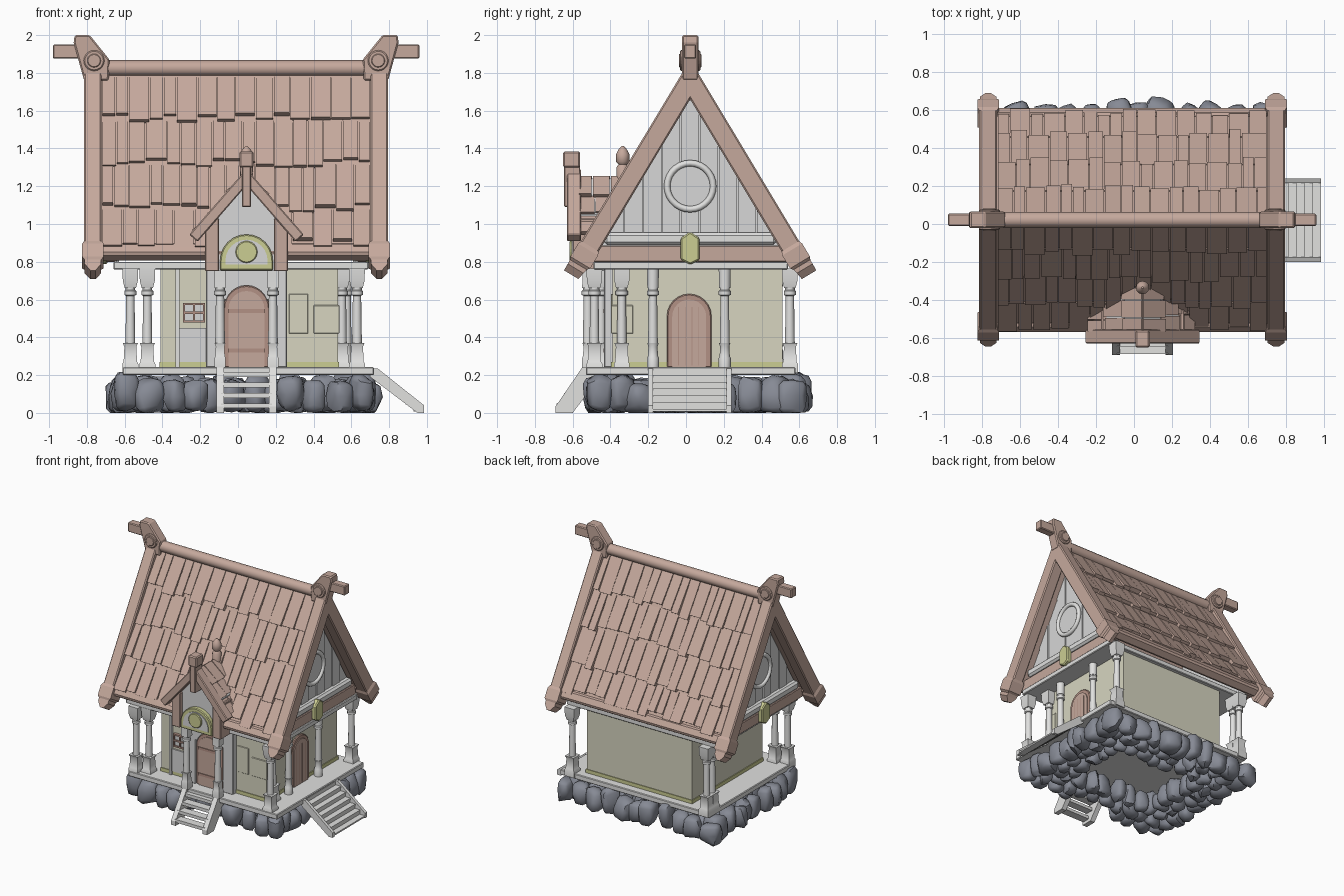
import bpy, bmesh, math, random
from mathutils import Vector, Matrix

if "Cube" in bpy.data.objects:
    bpy.data.objects.remove(bpy.data.objects["Cube"])

random.seed(4)
YC, XC, DX = 0.022, -0.01, 0.045      # ridge line, roof centre, front door centre
SLOPE = math.radians(59)


def material(name, r, g, b):
    m = bpy.data.materials.new(name)
    m.diffuse_color = (r, g, b, 1)
    m.use_nodes = True
    m.node_tree.nodes["Principled BSDF"].inputs["Base Color"].default_value = m.diffuse_color
    return m


WOOD = material("rose brown wood", 0.56, 0.395, 0.335)
DOOR = material("door brown", 0.45, 0.285, 0.235)
TRIM = material("pale grey trim", 0.75, 0.75, 0.74)
PLANK = material("grey planks", 0.68, 0.68, 0.68)
CREAM = material("cream plaster", 0.68, 0.665, 0.53)
LIME = material("yellow green", 0.60, 0.61, 0.29)
STONE = material("blue grey stone", 0.24, 0.255, 0.30)


def finish(name, bm, mat, bevel=0.0, smooth=False):
    bmesh.ops.recalc_face_normals(bm, faces=bm.faces)
    me = bpy.data.meshes.new(name)
    bm.to_mesh(me)
    bm.free()
    me.materials.append(mat)
    ob = bpy.data.objects.new(name, me)
    bpy.context.collection.objects.link(ob)
    if bevel:
        mod = ob.modifiers.new("bevel", 'BEVEL')
        mod.width, mod.segments, mod.limit_method = bevel, 1, 'ANGLE'
    if smooth:
        bpy.ops.object.select_all(action='DESELECT')
        ob.select_set(True)
        bpy.context.view_layer.objects.active = ob
        bpy.ops.object.shade_smooth_by_angle(angle=math.radians(40))
    return ob


def add_loft(bm, rings):
    """Closed solid through a list of equal-length rings of points."""
    vs = [[bm.verts.new(p) for p in r] for r in rings]
    n = len(vs[0])
    for a, b in zip(vs, vs[1:]):
        for i in range(n):
            bm.faces.new((a[i], a[(i + 1) % n], b[(i + 1) % n], b[i]))
    bm.faces.new(vs[0][::-1])
    bm.faces.new(vs[-1])


def place(axis, p, d):
    return {'x': (d, p[0], p[1]), 'y': (p[0], d, p[1]), 'z': (p[0], p[1], d)}[axis]


def prism(name, pts, axis, a, b, mat, bevel=0.0, smooth=False):
    bm = bmesh.new()
    add_loft(bm, [[place(axis, p, d) for p in pts] for d in (a, b)])
    return finish(name, bm, mat, bevel, smooth)


def box(name, x0, x1, y0, y1, z0, z1, mat, bevel=0.005):
    return prism(name, [(x0, y0), (x1, y0), (x1, y1), (x0, y1)], 'z', z0, z1, mat, bevel)


def circle(cx, cy, r, n=24, start=0.0, sweep=2 * math.pi):
    k = n if sweep > 6.2 else n - 1
    return [(cx + r * math.cos(start + sweep * i / k), cy + r * math.sin(start + sweep * i / k)) for i in range(n)]


def arch(c, half, z0, z1, n=13):
    return [(c - half, z0), (c + half, z0)] + circle(c, z1 - half, half, n, 0, math.pi)


def ring(name, c0, c1, d, r, thick, mat):
    bpy.ops.mesh.primitive_torus_add(major_radius=r, minor_radius=thick, major_segments=28, minor_segments=8,
                                     location=(d, c0, c1), rotation=(0, math.pi / 2, 0))
    ob = bpy.context.object
    ob.name = name
    ob.data.materials.append(mat)
    bpy.ops.object.shade_smooth_by_angle(angle=math.radians(60))


def vee(c, z, ang, length, n0, n1):
    """Inverted V outline: roof line through (c, z), from offset n0 to n1."""
    co, si = math.cos(ang), math.sin(ang)
    e = lambda s, n: (c + s * (length * co + n * si), z - length * si + n * co)
    return [e(-1, n0), e(-1, n1), (c, z + n1 / co), e(1, n1), e(1, n0), (c, z + n0 / co)]


def slope_frame(axis, c, z, ang, side):
    co, si = math.cos(ang), math.sin(ang)
    return lambda t, s, n: place(axis, (c + side * (s * co + n * si), z - s * si + n * co), t)


def slab(bm, f, t0, t1, s0, s1, top, bot, base=-0.01):
    r = lambda t: [f(t, s0, base), f(t, s1, base), f(t, s1, bot), f(t, s0, top)]
    add_loft(bm, [r(t0), r(t1)])


def shingles(name, f, t0, t1, rows, wmin, wmax, jit):
    bm = bmesh.new()
    for s0, s1 in zip(rows, rows[1:]):
        t = t0
        while t < t1 - 0.01:
            w = min(random.uniform(wmin, wmax), t1 - t)
            if t1 - t - w < wmin * 0.5:
                w = t1 - t
            slab(bm, f, t + 0.003, t + w - 0.003, s0, s1 + random.uniform(-jit, jit),
                 0.006, random.uniform(0.018, 0.036))
            t += w
    finish(name, bm, WOOD)


# main roof: deck, shingles, eave beams, ridge
prism("roof_deck", vee(YC, 1.80, SLOPE, 1.07, -0.05, 0.0), 'x', -0.73, 0.71, WOOD)
for side, nm in ((-1, "front"), (1, "back")):
    f = slope_frame('x', YC, 1.80, SLOPE, side)
    shingles(nm + "_shingles", f, -0.72, 0.70, (0.02, 0.29, 0.56, 0.84, 1.06), 0.06, 0.115, 0.03)
    bm = bmesh.new()
    slab(bm, f, -0.73, 0.71, 1.055, 1.13, 0.018, 0.018, -0.062)
    finish(nm + "_eave_beam", bm, WOOD, 0.014)
    # collars and wedge tips on the lower ends of the barge boards
    for sx, x in (("left", -0.768), ("right", 0.748)):
        bm = bmesh.new()
        quad = lambda s, w, a, b: [f(x - w, s, a), f(x + w, s, a), f(x + w, s, b), f(x - w, s, b)]
        add_loft(bm, [quad(s, w, a, b) for s, w, a, b in
                      ((1.06, .047, -.072, .036), (1.08, .057, -.08, .043), (1.16, .057, -.08, .043),
                       (1.175, .044, -.068, .036), (1.20, .044, -.062, .035), (1.24, .014, -.055, .034))])
        finish(f"{nm}_{sx}_barge_tip", bm, WOOD)
prism("ridge_beam", circle(YC, 1.825, 0.042, 12), 'x', -0.7, 0.68, WOOD, 0, True)

# gable ends
for s, nm in ((-1, "left"), (1, "right")):
    X = lambda u: XC + s * u
    prism(nm + "_barge_boards", vee(YC, 1.80, SLOPE, 1.17, -0.072, 0.036), 'x', X(.712), X(.805), WOOD, 0.008)
    prism(nm + "_ridge_finial", [(X(u), z) for u, z in ((.855, 2), (.775, 2), (.67, 1.87), (.675, 1.76), (.805, 1.76), (.86, 1.96))],
          'y', YC - .043, YC + .043, WOOD, 0.008)
    box(nm + "_ridge_beam_end", *sorted((X(.79), X(.97))), YC - .032, YC + .032, 1.875, 1.95, WOOD, 0.006)
    prism(nm + "_finial_disc", circle(X(.752), 1.865, .055, 20), 'y', YC - .054, YC + .054, WOOD, 0.006)
    prism(nm + "_finial_disc_centre", circle(X(.752), 1.865, .036, 20), 'y', YC - .06, YC + .06, WOOD, 0.004)
    top = lambda y: 1.69 - 1.664 * abs(y - YC)
    prism(nm + "_gable_backing", [(YC - .53, .8), (YC + .53, .8), (YC, top(YC))], 'x', X(.62), X(.645), PLANK)
    bm = bmesh.new()
    for i in range(9):
        y0, y1 = YC - .45 + i * .1 + .003, YC - .45 + (i + 1) * .1 - .003
        pts = [(y0, .9), (y1, .9), (y1, top(y1)), ((y0 + y1) / 2, top((y0 + y1) / 2)), (y0, top(y0))]
        d = .658 + .006 * (i % 2)
        add_loft(bm, [[(X(u), *p) for p in pts] for u in (.64, d)])
    finish(nm + "_gable_planks", bm, PLANK)
    prism(nm + "_round_window", circle(YC, 1.2, .12), 'x', X(.65), X(.672), PLANK)
    ring(nm + "_round_window_frame", YC, 1.2, X(.672), .122, .017, TRIM)
    box(nm + "_gable_rail", *sorted((X(.63), X(.70))), YC - .455, YC + .455, .89, .955, TRIM, 0.015)
    box(nm + "_gable_beam", *sorted((X(.63), X(.69))), YC - .53, YC + .53, .80, .885, WOOD)
    prism(nm + "_shield", [(YC - .05, .81), (YC, .785), (YC + .05, .81), (YC + .05, .925), (YC, .96), (YC - .05, .925)],
          'x', X(.68), X(.725), LIME, 0.008)

# house body and porch
box("porch_ceiling", -.66, .69, -.49, .54, .76, .80, TRIM)
box("porch_floor", -.61, .72, -.53, .58, .20, .242, TRIM)
box("house_walls", -.41, .53, -.39, .51, .24, .77, CREAM, 0)
box("wall_skirting", -.416, .536, -.396, .516, .24, .27, LIME, 0)


def post(name, x, y, z0=.21, square=True, w=.042):
    rows = [(z0, w), (z0 + .05, w), (z0 + .06, w * .85), (.35, w * .75), (.37, w * .95), (.38, .026), (.62, .022),
            (.625, .032), (.645, .032), (.65, .026), (.66, .03), (.70, w * .95), (.765, w)]
    n, k, a0 = (4, 1.414, math.pi / 4) if square else (12, 1.0, 0)
    bm = bmesh.new()
    for i, part in enumerate((rows[:5], rows[5:10], rows[10:])):
        m, kk, a = (12, 1, 0) if i == 1 else (n, k, a0)
        if i == 1:
            part = [(.36, .026)] + part[1:] + [(.67, .026)]
        add_loft(bm, [[(px, py, z) for px, py in circle(x, y, r * kk, m, a)] for z, r in part])
    finish(name, bm, TRIM, 0, True)


for i, (x, y) in enumerate(((-.57, -.485), (-.48, -.45), (.63, -.485), (.55, -.34),
                            (.63, .55), (-.57, .48), (-.57, .55))):
    post(f"porch_post_{i}", x, y)
for y in (-.175, .205):
    post("side_door_post", .575, y, .24, False, .032)
for x in (-.095, .185):
    post("entry_post", x, -.52, .24, True, .03)

# side door and side stairs
prism("side_door_frame", arch(YC - .005, .118, .24, .63), 'x', .52, .545, DOOR, 0.006)
prism("side_door", arch(YC - .005, .09, .24, .60), 'x', .54, .552, WOOD)
for i in range(4):
    box("side_door_groove", .55, .554, YC - .064 + i * .036, YC - .06 + i * .036, .25, .56, DOOR, 0)
for y in (-.2, .215):
    prism("side_stringer", [(.70, .235), (.74, .235), (.985, .04), (.985, 0), (.95, 0), (.70, .19)], 'y', y, y + .025, TRIM)
for i in range(6):
    x, z = .715 + i * .043, .20 - i * .036
    box("side_step", x, x + .055, -.18, .22, z - .012, z, TRIM, 0)
    box("side_riser", x, x + .008, -.18, .22, z - .012, z + .03, TRIM, 0)

# front entry, door and stairs
EY = -.435
for x0, x1 in ((-.17, -.075), (.165, .26)):
    box("entry_jamb", x0, x1, EY, -.38, .24, .77, PLANK)
prism("entry_lintel", [(-.08, .6)] + circle(DX, .56, .115, 11, math.pi - .35, -math.pi + .7) + [(.17, .6), (.17, .77), (-.08, .77)],
      'y', EY, -.38, PLANK)
prism("front_door_frame", arch(DX, .122, .24, .675), 'y', EY + .01, -.385, DOOR, 0.006)
prism("front_door", arch(DX, .095, .24, .645), 'y', EY + .003, -.39, WOOD)
for z in (.32, .53):
    box("door_band", DX - .095, DX + .095, EY - .003, EY + .01, z, z + .02, DOOR, 0)
for x in (-.115, .165):
    prism("front_stringer", [(-.69, 0), (-.69, .035), (-.55, .24), (-.47, .24), (-.47, .17), (-.60, 0)], 'x', x, x + .04, TRIM)
for i in range(4):
    y, z = -.535 - i * .04, .215 - i * .055
    box("front_step", -.09, .18, y - .03, y + .035, z - .025, z, TRIM, 0)

# dormer over the entry
DA = math.radians(49)
prism("dormer_wall", [(DX - .19, .75), (DX + .19, .75), (DX + .19, 1.05), (DX, 1.24), (DX - .19, 1.05)], 'y', -.565, -.2, PLANK)
for s in (-1, 1):
    box("dormer_pillar", *sorted((DX + s * .145, DX + s * .22)), -.60, -.45, .75, 1.03, WOOD)
    f = slope_frame('y', DX, 1.25, DA, s)
    shingles("dormer_shingles", f, -.57, -.23, (0.0, .14, .27, .40), .06, .1, .012)
prism("dormer_barge_boards", vee(DX, 1.25, DA, .43, -.03, .028), 'y', -.63, -.555, WOOD, 0.006)
box("dormer_king_post", DX - .024, DX + .024, -.645, -.56, 1.09, 1.36, WOOD)
box("dormer_king_post_cap", DX - .038, DX + .038, -.65, -.56, 1.30, 1.385, WOOD, 0.008)
bm = bmesh.new()
add_loft(bm, [[(x, y, z) for x, y in circle(DX, -.335, r, 12)] for z, r in
              ((1.2, .03), (1.30, .034), (1.315, .022), (1.33, .035), (1.37, .035), (1.395, .022), (1.412, .006))])
finish("dormer_rear_finial", bm, WOOD, 0, True)
prism("dormer_window_frame", arch(DX, .14, .755, .945), 'y', -.60, -.55, LIME, 0.006)
prism("dormer_window_pane", arch(DX, .112, .785, .917), 'y', -.606, -.59, PLANK)
prism("dormer_window_disc", circle(DX, .852, .058), 'y', -.618, -.59, LIME, 0.005)

# front wall details
box("front_wall_panel", -.32, -.17, -.402, -.39, .27, .45, PLANK, 0)
box("front_wall_board", -.33, -.31, -.41, -.39, .24, .77, TRIM, 0)
box("front_window_pane", -.29, -.175, -.405, -.385, .48, .58, PLANK, 0)
for i in range(3):
    box("window_bar_upright", -.292 + i * .053, -.28 + i * .053, -.415, -.39, .478, .582, DOOR, 0)
    box("window_bar_level", -.292, -.174, -.414, -.39, .478 + i * .046, .49 + i * .046, DOOR, 0)
box("front_wall_hatch", .27, .37, -.396, -.385, .42, .63, CREAM, 0.002)
box("corner_wall_panel", .40, .537, -.397, -.28, .42, .57, CREAM, 0.003)


# rubble foundation
def rock(bm, x, y, h, hx, hy):
    """Faceted boulder standing from the ground to height h."""
    tmp = bmesh.ops.create_icosphere(bm, subdivisions=2, radius=1)['verts']
    rot = Matrix.Rotation(random.uniform(-.7, .7), 3, 'Z')
    tilt = Vector([random.uniform(-.2, .2) for _ in range(3)])
    cuts = [Vector([random.uniform(-1, 1) for _ in range(3)]).normalized() for _ in range(4)]
    for v in tmp:
        c = Vector([math.copysign(abs(k) ** .55, k) for k in v.co])
        for n in cuts:                      # chip flat facets off the boulder
            c -= n * max(0.0, c.dot(n) - .92)
        c *= 1 + tilt.dot(c) * .6
        p = rot @ Vector((c.x * hx, c.y * hy, c.z * h / 2))
        v.co = (x + p.x, y + p.y, min(.222, max(0.0, h / 2 + p.z)))


def rubble(name, x0, x1, y0, y1, step, size, h):
    bm = bmesh.new()
    per = [((x0, y0), (x1, y0)), ((x1, y0), (x1, y1)), ((x1, y1), (x0, y1)), ((x0, y1), (x0, y0))]
    for a, b in per:
        n = round(math.dist(a, b) / step)
        for i in range(n):
            x, y = (p + (q - p) * i / n for p, q in zip(a, b))
            if y < -.4 and abs(x - DX) < .19:
                continue
            rock(bm, x + random.uniform(-.02, .02), y + random.uniform(-.02, .02), h * random.uniform(.8, 1.06),
                 size * random.uniform(.75, 1.25), size * random.uniform(.75, 1.25))
    finish(name, bm, STONE, 0, True)


rubble("outer_rubble", -.60, .66, -.46, .575, .12, .07, .205)
rubble("middle_rubble", -.49, .55, -.36, .47, .11, .06, .20)
rubble("inner_rubble", -.38, .44, -.25, .36, .11, .058, .18)
